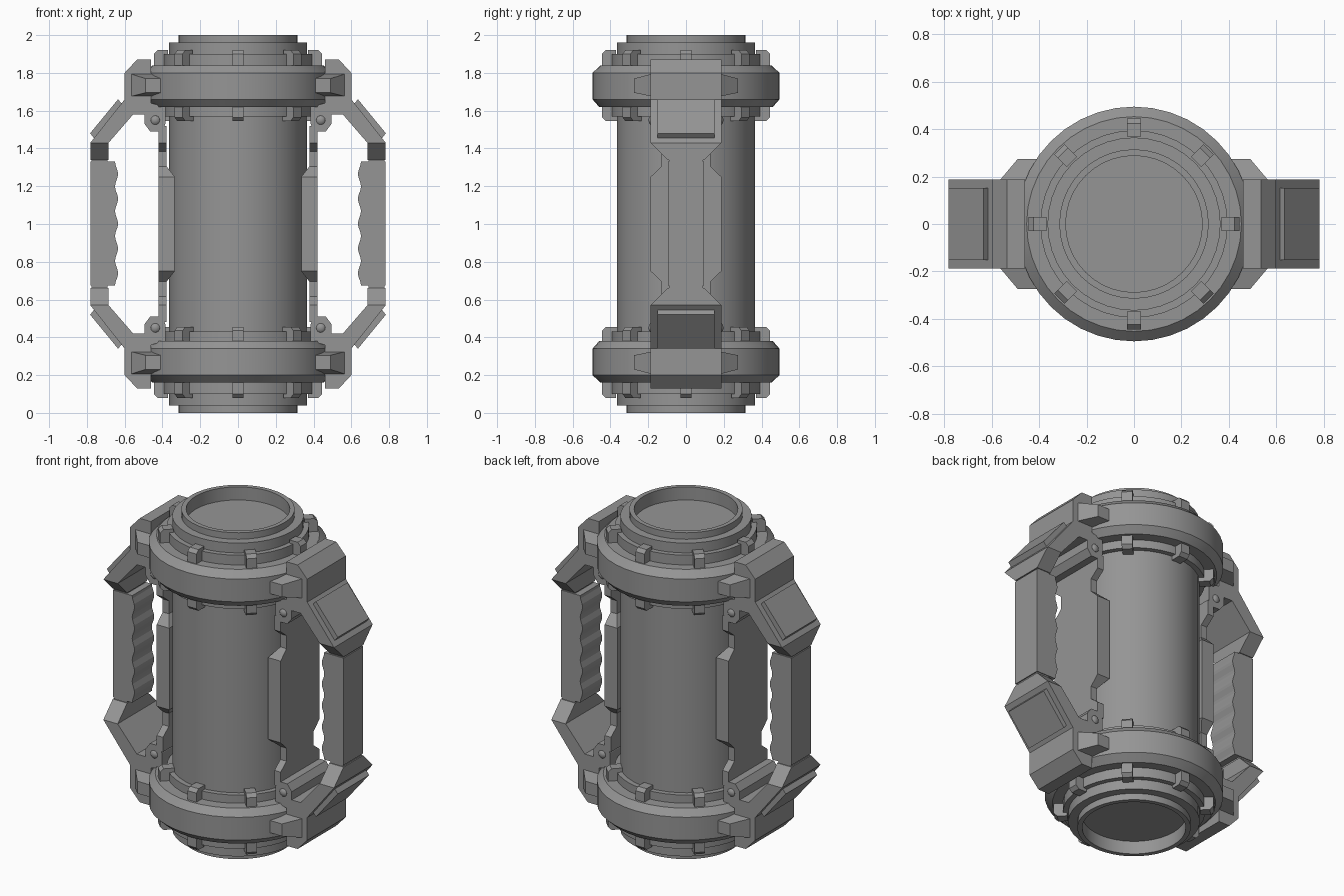
import bpy, bmesh
from math import sin, cos, pi, radians

if "Cube" in bpy.data.objects:
    bpy.data.objects.remove(bpy.data.objects["Cube"])

MID = 1.0  # mirror plane height

dark = bpy.data.materials.new("dark_grey")
dark.diffuse_color = (.3, .3, .3, 1)
dark.use_nodes = True
dark.node_tree.nodes["Principled BSDF"].inputs["Base Color"].default_value = dark.diffuse_color


def loft(name, rings, mirror="", smooth=False):
    """Skin equal-sized rings of points, cap both ends, mirror about the model centre."""
    bm = bmesh.new()
    rows = [[bm.verts.new((x, y, z - MID)) for x, y, z in r] for r in rings]
    n = len(rows[0])
    for a, b in zip(rows, rows[1:]):
        for i in range(n):
            j = (i + 1) % n
            bm.faces.new((a[i], a[j], b[j], b[i]))
    bm.faces.new(rows[0][::-1])
    bm.faces.new(rows[-1])
    bmesh.ops.recalc_face_normals(bm, faces=bm.faces)
    me = bpy.data.meshes.new(name)
    bm.to_mesh(me)
    bm.free()
    me.materials.append(dark)
    ob = bpy.data.objects.new(name, me)
    ob.location.z = MID
    bpy.context.collection.objects.link(ob)
    if mirror:
        m = ob.modifiers.new("mirror", "MIRROR")
        m.use_axis = ["x" in mirror, "y" in mirror, "z" in mirror]
        m.use_mirror_merge = False
    if smooth:
        bpy.context.view_layer.objects.active = ob
        ob.select_set(True)
        bpy.ops.object.shade_smooth_by_angle(angle=radians(30))
        ob.select_set(False)
    return ob


def lathe(name, profile, mirror="", n=40):
    rings = [[(r * cos(2 * pi * i / n), r * sin(2 * pi * i / n), z) for i in range(n)]
             for r, z in profile]
    return loft(name, rings, mirror, smooth=True)


def prism(name, profile, y0, y1, mirror="xz"):
    """Extrude an (x, z) profile along y."""
    return loft(name, [[(x, y, z) for x, z in profile] for y in (y0, y1)], mirror)


def stack(name, sections, mirror="xz"):
    """Loft rectangles given as (z, x_in, x_out, half_y)."""
    return loft(name, [[(a, -h, z), (b, -h, z), (b, h, z), (a, h, z)]
                       for z, a, b, h in sections], mirror)


# canister body with recessed ends
half = [(.288, 1.92), (.288, 2.0), (.315, 2.0), (.315, 1.96), (.365, 1.96)]
lathe("canister_body", half + [(r, 2 - z) for r, z in reversed(half)])

# collars and the flanges above and below each
lathe("collar", [(.36, 1.84), (.453, 1.84), (.495, 1.80), (.495, 1.66), (.46, 1.62), (.36, 1.62)], "z")
lathe("collar_flange", [(.36, 1.90), (.395, 1.90), (.395, 1.57), (.36, 1.57)], "z")

# eight clips on both edges of each collar
clip_top = [(.37, 1.92), (.425, 1.92), (.445, 1.90), (.445, 1.82), (.37, 1.82)]
clip_low = [(.36, 1.545), (.425, 1.545), (.445, 1.565), (.445, 1.64), (.36, 1.64)]
for label, prof in (("upper_clip", clip_top), ("lower_clip", clip_low)):
    for k in range(8):
        ob = prism(f"{label}_{k}", prof, -.03, .03, "z")
        ob.rotation_euler.z = k * pi / 4

# handle brackets: collar block, sloping arm and ear
prism("handle_bracket", [(.46, 1.87), (.535, 1.87), (.60, 1.80), (.60, 1.66), (.782, 1.43),
                         (.685, 1.43), (.555, 1.58), (.495, 1.58), (.495, 1.53), (.465, 1.49),
                         (.40, 1.49), (.385, 1.53), (.385, 1.62), (.46, 1.64)], -.187, .187)
stack("bracket_taper", [(1.43, .685, .782, .187), (1.338, .685, .782, .095)])
prism("arm_pad", [(.635, 1.66), (.783, 1.48), (.75, 1.44), (.60, 1.62)], -.152, .152)

# side lugs gripping the collar
loft("bracket_lug", [[(.38, y, zl), (xo, y, zl), (xo, y, zh), (.38, y, zh)]
                     for y, xo, zl, zh in ((-.18, .57, 1.675, 1.795), (-.275, .49, 1.695, 1.77))], "xyz")

# domed ear bolts
loft("ear_bolt", [[(.438 + r * cos(pi * i / 8), y, 1.55 + r * sin(pi * i / 8)) for i in range(16)]
                  for y, r in ((-.18, .025), (-.188, .024), (-.194, .018), (-.198, .006))],
     "xyz", smooth=True).data.shade_smooth()

# grip with finger scallops, and the necks joining it to the brackets
lumps, steps = 5, 8
wave = []
for i in range(lumps * steps + 1):
    t = i / steps
    wave.append((.643 + .008 * cos(2 * pi * t), .674 + .656 * t / lumps))
prism("grip", [(.782, .674)] + wave + [(.782, 1.33)], -.095, .095, "x")
stack("grip_neck", [(1.30, .69, .775, .09), (1.36, .69, .775, .09)])

# backing plate between the brackets, wide in the middle and at its ends
plate = [(1.25, .335, .42, .187), (1.305, .378, .42, .13), (1.385, .378, .42, .13),
         (1.43, .378, .42, .187), (1.52, .378, .42, .187)]
stack("backing_plate", [(2 - z, a, b, h) for z, a, b, h in reversed(plate)] + plate, "x")
